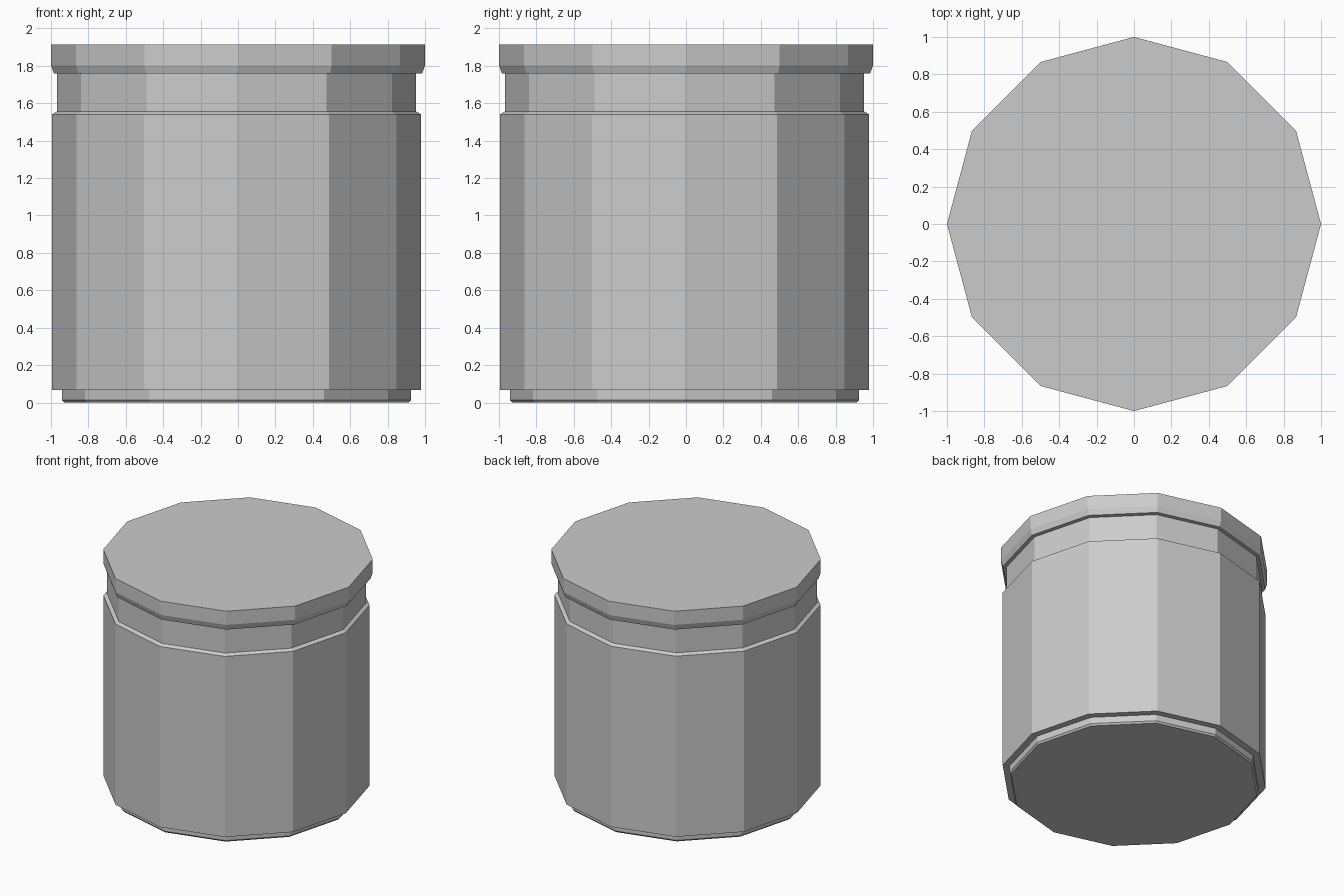
import bpy
import bmesh
from math import cos, sin, tau

SIDES = 12

cube = bpy.data.objects.get("Cube")
if cube:
    bpy.data.objects.remove(cube, do_unlink=True)

grey = bpy.data.materials.new("plain_grey")
grey.use_nodes = True
grey.diffuse_color = (0.6, 0.6, 0.6, 1)
grey.node_tree.nodes["Principled BSDF"].inputs["Base Color"].default_value = grey.diffuse_color


def turned_part(name, profile, centre=0.0):
    """Closed twelve-sided solid from (radius, height) pairs, bottom to top."""
    bm = bmesh.new()
    rings = []
    for radius, z in profile:
        rings.append([bm.verts.new((centre + radius * cos(tau * i / SIDES),
                                    centre + radius * sin(tau * i / SIDES), z))
                      for i in range(SIDES)])
    for low, high in zip(rings, rings[1:]):
        for i in range(SIDES):
            j = (i + 1) % SIDES
            bm.faces.new((low[i], low[j], high[j], high[i]))
    bm.faces.new(rings[0][::-1])
    bm.faces.new(rings[-1])
    mesh = bpy.data.meshes.new(name)
    bm.to_mesh(mesh)
    bm.free()
    mesh.materials.append(grey)
    obj = bpy.data.objects.new(name, mesh)
    bpy.context.collection.objects.link(obj)
    return obj


# Jar: bevelled foot, wide wall, sloped shoulder and recessed neck
turned_part("jar_body", [
    (0.922, 0.0), (0.934, 0.014),
    (0.934, 0.067), (0.987, 0.067),
    (0.987, 1.541), (0.96, 1.556),
    (0.96, 1.76),
], centre=-0.008)

# Lid: flat top with a chamfered lower rim, set slightly off the jar's axis
turned_part("lid", [(0.984, 1.758), (1.0, 1.803), (1.0, 1.915)])
